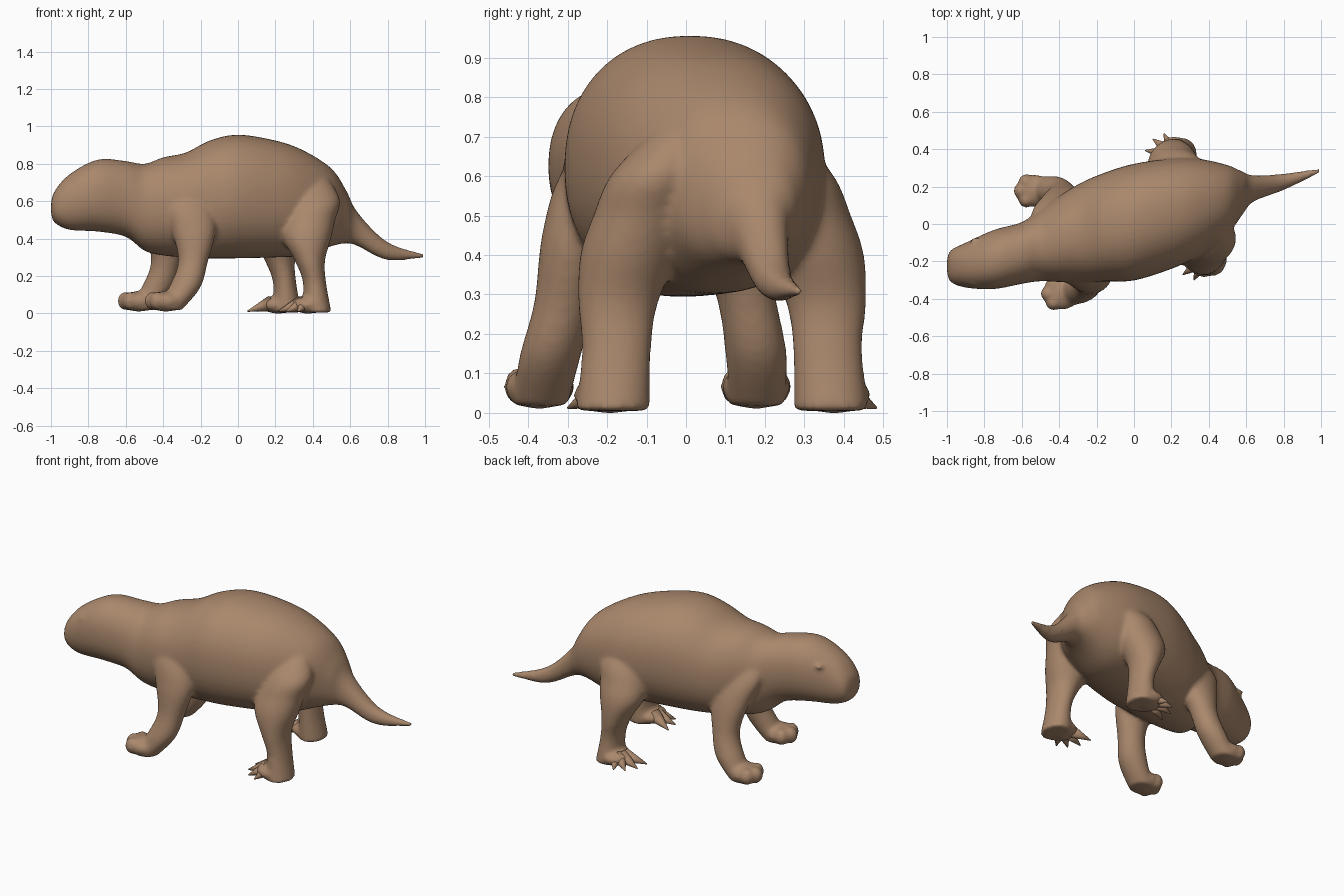
import bpy, bmesh, math
from mathutils import Vector

if "Cube" in bpy.data.objects:
    bpy.data.objects.remove(bpy.data.objects["Cube"])

hide = bpy.data.materials.new("brown_hide")
hide.diffuse_color = (0.40, 0.245, 0.15, 1)
hide.use_nodes = True
hide.node_tree.nodes["Principled BSDF"].inputs["Base Color"].default_value = hide.diffuse_color


def spline(rings, steps=6):
    """Catmull-Rom through rows of numbers."""
    out = []
    for i in range(len(rings) - 1):
        p0, p1 = rings[max(i - 1, 0)], rings[i]
        p2, p3 = rings[i + 1], rings[min(i + 2, len(rings) - 1)]
        for s in range(steps):
            t = s / steps
            out.append([b + 0.5 * t * (c - a + t * (2 * a - 5 * b + 4 * c - d
                        + t * (3 * (b - c) + d - a)))
                        for a, b, c, d in zip(p0, p1, p2, p3)])
    out.append(list(rings[-1]))
    return out


def loft(bm, rings, axis, n=32, power=2.0):
    """Rings (x, y, z, radius1, radius2) standing across the axis 'x' or 'z'."""
    loops = []
    for x, y, z, r1, r2 in spline(rings):
        loop = []
        for k in range(n):
            c, s = math.cos(2 * math.pi * k / n), math.sin(2 * math.pi * k / n)
            u = math.copysign(abs(c) ** (2 / power), c) * r1
            v = math.copysign(abs(s) ** (2 / power), s) * r2
            loop.append(bm.verts.new((x, y + u, z + v) if axis == 'x' else (x + u, y + v, z)))
        loops.append(loop)
    faces = [bm.faces.new(loops[0]), bm.faces.new(loops[-1])]
    for a, b in zip(loops, loops[1:]):
        for k in range(n):
            j = (k + 1) % n
            faces.append(bm.faces.new((a[k], a[j], b[j], b[k])))
    bmesh.ops.recalc_face_normals(bm, faces=faces)


def blob(bm, centre, size):
    vs = bmesh.ops.create_uvsphere(bm, u_segments=20, v_segments=12, radius=1)["verts"]
    for v in vs:
        v.co = Vector(centre) + Vector(a * b for a, b in zip(v.co, size))


def finish(bm, name):
    me = bpy.data.meshes.new(name)
    bm.to_mesh(me)
    bm.free()
    me.materials.append(hide)
    for p in me.polygons:
        p.use_smooth = True
    ob = bpy.data.objects.new(name, me)
    bpy.context.collection.objects.link(ob)
    return ob


def place(rings, side, dx, dy, bow=0):
    """Shift a leg profile along the body and outward, bowing the shin outward."""
    return [(x + dx, side * (y + dy + bow * max(0, math.sin(math.pi * z / .56))), z, rx, ry)
            for x, y, z, rx, ry in rings]


bm = bmesh.new()

# head, trunk and tail: x, centre y, half width, top z, bottom z
spine = [(-1.0, -.225, .035, .59, .535), (-.98, -.225, .085, .655, .485),
         (-.90, -.22, .12, .745, .447), (-.75, -.19, .158, .823, .438),
         (-.60, -.155, .165, .815, .41), (-.50, -.113, .193, .80, .335),
         (-.40, -.08, .23, .835, .31), (-.28, -.045, .267, .86, .30),
         (-.15, -.015, .292, .925, .294), (0, .01, .312, .956, .295),
         (.2, .055, .295, .925, .30), (.35, .09, .258, .872, .31),
         (.5, .13, .185, .775, .36), (.58, .165, .115, .655, .375),
         (.64, .19, .07, .54, .36), (.8, .225, .044, .382, .285),
         (1.0, .287, .012, .318, .298)]
loft(bm, [(x, y, (t + b) / 2, w, (t - b) / 2) for x, y, w, t, b in spine], 'x', 48, 2.2)

# leg profiles: x, outward y, z, radius x, radius y
fore = [(-.30, .16, .74, .06, .05), (-.275, .235, .60, .13, .085),
        (-.238, .28, .45, .12, .085), (-.24, .31, .28, .08, .075),
        (-.285, .345, .14, .085, .078), (-.37, .37, .018, .07, .07)]
hind = [(.40, .0, .74, .07, .055), (.41, .07, .61, .135, .115),
        (.38, .11, .50, .14, .125), (.368, .143, .40, .13, .125),
        (.385, .172, .28, .08, .102), (.41, .176, .16, .062, .088),
        (.42, .185, .005, .08, .095)]
hind_feet = [(-1, 0, 0), (1, -.16, .183)]
for side, dx, dy, bow in [(-1, 0, 0, 0), (1, -.145, -.195, .04)]:
    loft(bm, place(fore, side, dx, dy, bow), 'z')
    # front paw with three rounded toes
    x, y = -.385 + dx, side * (.372 + dy)
    blob(bm, (x, y, .065), (.095, .088, .055))
    for a in (-50, 0, 50):
        r = math.radians(a)
        blob(bm, (x - .072 * math.cos(r), y + .062 * math.sin(r), .067), (.043, .043, .05))
for side, dx, dy in hind_feet:
    loft(bm, place(hind, side, dx, dy), 'z')
    blob(bm, (.375 + dx, side * (.193 + dy), .046), (.092, .094, .047))

# brow bumps over the eyes
for y in (-.318, -.088):
    blob(bm, (-.85, y, .705), (.028, .016, .014))

body = finish(bm, "body")
m = body.modifiers.new("fuse", 'REMESH')
m.mode = 'VOXEL'
m.voxel_size = 0.011
m.use_smooth_shade = True
s = body.modifiers.new("soften", 'SMOOTH')
s.factor = 0.5
s.iterations = 12

# hind claws fan out from each foot
for side, dx, dy in hind_feet:
    for i in range(4):
        a, reach = math.radians(28 * i - 20), .175 - .017 * i
        d = Vector((-math.cos(a), side * math.sin(a), 0))
        foot = Vector((.375 + dx, side * (.188 + dy), 0))
        root = foot + d * reach * .25 + Vector((0, 0, .053))
        tip = foot + d * reach + Vector((0, 0, .012))
        axis = tip - root
        bm = bmesh.new()
        vs = bmesh.ops.create_cone(bm, cap_ends=True, segments=16, radius1=.042,
                                   radius2=.003, depth=axis.length)["verts"]
        turn = axis.to_track_quat('Z', 'Y')
        for v in vs:
            v.co = turn @ v.co + (root + tip) / 2
        finish(bm, f"claw_{'right' if side < 0 else 'left'}_{i + 1}")
